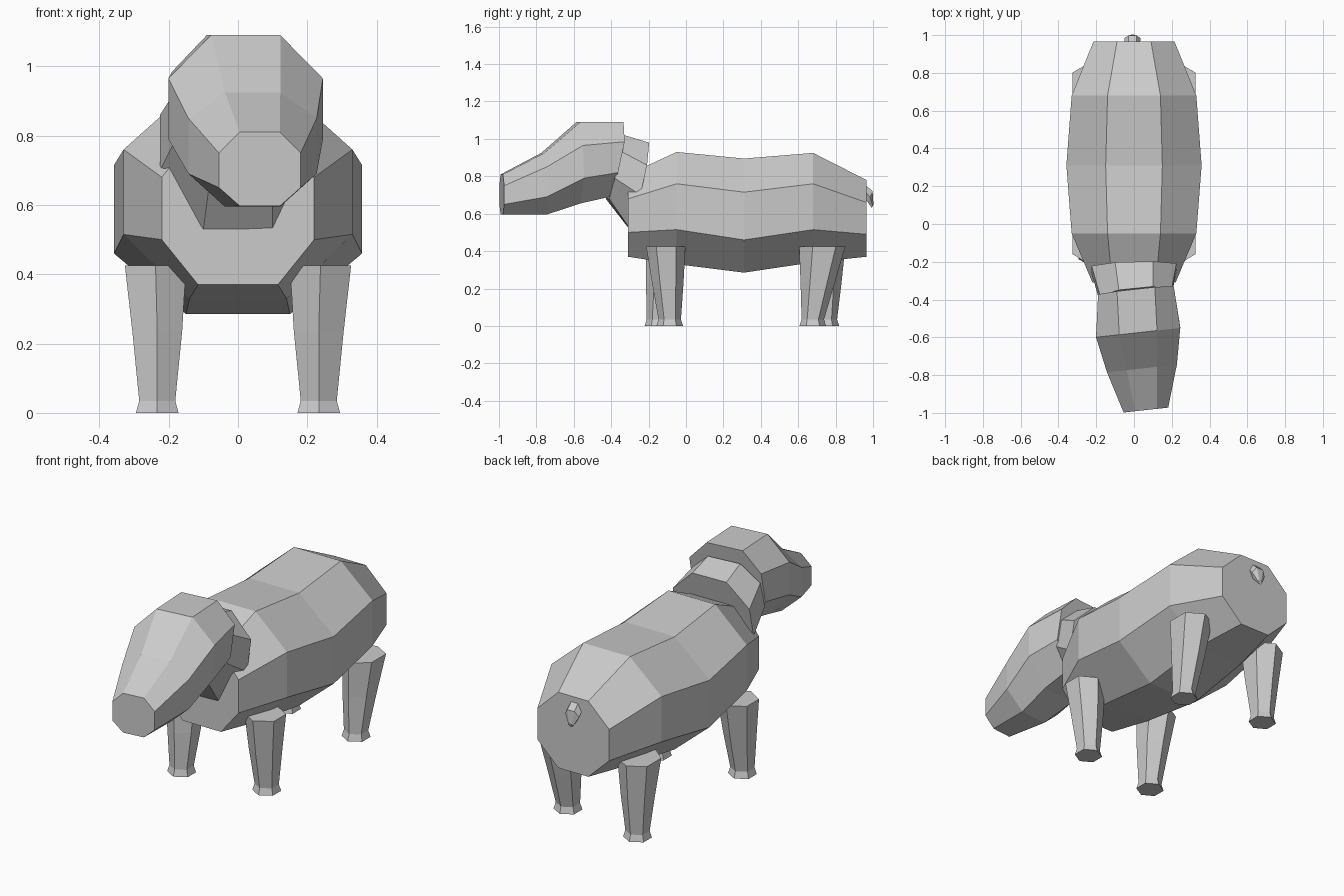
import bpy, bmesh, math

cube = bpy.data.objects.get("Cube")
if cube:
    bpy.data.objects.remove(cube, do_unlink=True)

grey = bpy.data.materials.new("plain grey")
grey.use_nodes = True
GREY = (0.6, 0.6, 0.6, 1)
grey.diffuse_color = GREY
grey.node_tree.nodes["Principled BSDF"].inputs["Base Color"].default_value = GREY


def loft(name, rings):
    """Skin a row of rings with flat faces and cap both ends."""
    bm = bmesh.new()
    loops = [[bm.verts.new(p) for p in ring] for ring in rings]
    n = len(loops[0])
    for a, b in zip(loops, loops[1:]):
        for i in range(n):
            j = (i + 1) % n
            bm.faces.new((a[i], a[j], b[j], b[i]))
    bm.faces.new(loops[0])
    bm.faces.new(loops[-1])
    bmesh.ops.recalc_face_normals(bm, faces=bm.faces)
    mesh = bpy.data.meshes.new(name)
    bm.to_mesh(mesh)
    bm.free()
    mesh.materials.append(grey)
    obj = bpy.data.objects.new(name, mesh)
    bpy.context.collection.objects.link(obj)
    return obj


def octagon(levels, inner, outer, cx=0, yaw=0):
    """Eight-sided ring from four (y, z) levels listed top to bottom."""
    widths = (inner, outer, outer, inner)
    half = [(w, y, z) for w, (y, z) in zip(widths, levels)]
    ring = half + [(-w, y, z) for w, y, z in reversed(half)]
    return [(cx + x, y + yaw * x, z) for x, y, z in ring]


def upright(y, zs, inner, outer):
    return octagon([(y, z) for z in zs], inner, outer)


def hexagon(cx, cy, z, front, back):
    """Six-sided ring pointing forward and back."""
    ring = []
    for i in range(6):
        a = math.pi / 2 + i * math.pi / 3
        ry = back if math.sin(a) > 0 else front
        ring.append((cx + math.cos(a) * back, cy + math.sin(a) * ry, z))
    return ring


# Barrel body, chest to rump
loft("body", [
    upright(-0.31, (0.81, 0.68, 0.50, 0.37), 0.115, 0.22),
    upright(-0.05, (0.93, 0.76, 0.515, 0.33), 0.14, 0.33),
    upright(0.31, (0.895, 0.715, 0.46, 0.285), 0.15, 0.358),
    upright(0.68, (0.925, 0.76, 0.515, 0.34), 0.14, 0.33),
    upright(0.965, (0.78, 0.66, 0.49, 0.37), 0.09, 0.215),
])

# Neck collar
loft("neck", [
    octagon([(-0.20, 0.98), (-0.215, 0.86), (-0.25, 0.70), (-0.31, 0.53)], 0.10, 0.225, 0.0, 0.03),
    octagon([(-0.34, 1.02), (-0.36, 0.93), (-0.40, 0.79), (-0.42, 0.68)], 0.09, 0.19, 0.01, 0.1),
])

# Head, turned slightly to one side
loft("head", [
    octagon([(-0.345, 1.09), (-0.35, 0.985), (-0.385, 0.82), (-0.42, 0.69)], 0.10, 0.20, 0.01, 0.11),
    octagon([(-0.575, 1.09), (-0.575, 0.965), (-0.57, 0.79), (-0.575, 0.655)], 0.10, 0.223, 0.022, 0.11),
    octagon([(-0.765, 0.925), (-0.765, 0.85), (-0.765, 0.69), (-0.755, 0.595)], 0.08, 0.185, 0.042, 0.11),
    octagon([(-0.985, 0.81), (-0.985, 0.75), (-0.985, 0.65), (-0.985, 0.597)], 0.058, 0.118, 0.063, 0.11),
])

# Legs: tops mirrored, feet in a slight stride
for name, side, top_y, foot_y, stretch in (
        ("front_left_leg", 1, -0.105, -0.087, 1.08),
        ("front_right_leg", -1, -0.105, -0.15, 1.08),
        ("rear_left_leg", 1, 0.75, 0.678, 1.45),
        ("rear_right_leg", -1, 0.75, 0.748, 1.45)):
    mid_y = (top_y + foot_y) / 2
    loft(name, [
        hexagon(side * 0.238, top_y, 0.425, 0.1 * stretch, 0.102),
        hexagon(side * 0.233, mid_y, 0.235, 0.083 * (1 + stretch) / 2, 0.083),
        hexagon(side * 0.233, foot_y, 0.035, 0.06, 0.06),
        hexagon(side * 0.233, foot_y, 0.0, 0.071, 0.071),
    ])

# Stubby tail
tail = []
for y, z, r in ((0.95, 0.725, 0.04), (0.985, 0.69, 0.042), (0.998, 0.64, 0.014)):
    tail.append([(-0.008 + r * math.cos(i * math.pi / 3),
                  y + 0.35 * r * math.sin(i * math.pi / 3),
                  z + 0.8 * r * math.sin(i * math.pi / 3)) for i in range(6)])
loft("tail", tail)
